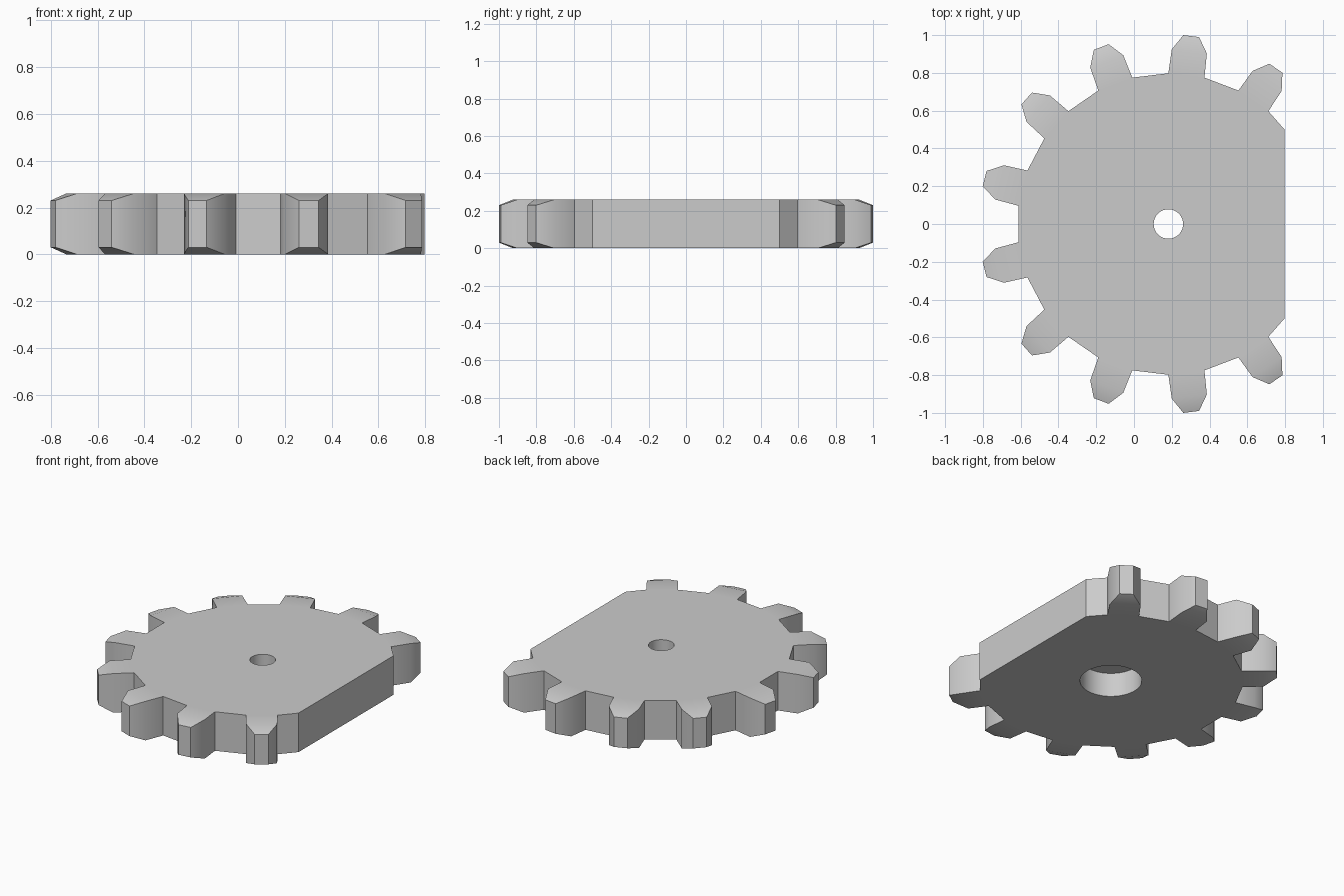
import bpy, bmesh
from math import sin, cos, pi, radians

if "Cube" in bpy.data.objects:
    bpy.data.objects.remove(bpy.data.objects["Cube"])

CENTRE_X = 0.182
HEIGHT, CHAMFER = 0.26, 0.03
PITCH = 2 * pi / 13                  # thirteen-tooth spacing, ten teeth present
FLAT_X, FLAT_Y = 0.797, 0.5          # straight cut side
HOLE_R, BORE_R, BORE_DEPTH = 0.078, 0.187, 0.16
SEGMENTS = 32
# Half tooth profile: radius, angle from the tooth axis, chamfer drop
HALF_TOOTH = [(0.798, PITCH / 4, 0), (0.925, radians(5.8), 0), (1.003, radians(2.4), CHAMFER)]


def polar(radius, angle):
    """Point around the hub, measured from the -x direction."""
    return CENTRE_X - radius * cos(angle), radius * sin(angle)


bm = bmesh.new()


def wall(lower, upper, closed=True):
    """Join two rings with quads."""
    n = len(lower)
    for i in range(n if closed else n - 1):
        j = (i + 1) % n
        bm.faces.new((lower[i], lower[j], upper[j], upper[i]))


def circle(radius, z):
    return [bm.verts.new((*polar(radius, 2 * pi * i / SEGMENTS), z)) for i in range(SEGMENTS)]


def ring_edges(ring):
    edges = []
    for i, v in enumerate(ring):
        pair = (v, ring[(i + 1) % len(ring)])
        edges.append(bm.edges.get(pair) or bm.edges.new(pair))
    return edges


# Outline: one flat corner, ten teeth, the other flat corner
outline = [(FLAT_X, -FLAT_Y, 0)]
for k in range(-5, 5):
    axis = (k + 0.5) * PITCH
    outline += [(*polar(r, axis - a), d) for r, a, d in HALF_TOOTH]
    outline += [(*polar(r, axis + a), d) for r, a, d in reversed(HALF_TOOTH)]
outline.append((FLAT_X, FLAT_Y, 0))

bottom = [bm.verts.new((x, y, d)) for x, y, d in outline]
top = [bm.verts.new((x, y, HEIGHT - d)) for x, y, d in outline]
wall(bottom, top)

# Stepped hole: wide bore from below, narrow hole through the top
bore_low, bore_high = circle(BORE_R, 0), circle(BORE_R, BORE_DEPTH)
hole_low, hole_high = circle(HOLE_R, BORE_DEPTH), circle(HOLE_R, HEIGHT)
for a, b in ((bore_low, bore_high), (bore_high, hole_low), (hole_low, hole_high)):
    wall(a, b)

# Tooth faces and disc faces, top and bottom
for ring, opening in ((bottom, bore_low), (top, hole_high)):
    core = [ring[0]]
    for t in range(10):
        a, b, c, d, e, f = ring[1 + 6 * t:7 + 6 * t]
        bm.faces.new((a, b, e, f))
        bm.faces.new((b, c, d, e))
        core += [a, f]
    core.append(ring[-1])
    bmesh.ops.triangle_fill(bm, use_beauty=True, edges=ring_edges(core) + ring_edges(opening))

bmesh.ops.recalc_face_normals(bm, faces=bm.faces)
mesh = bpy.data.meshes.new("sprocket_wheel")
bm.to_mesh(mesh)
bm.free()

# Smooth shading with sharp edges kept
mesh.shade_smooth()
mesh.set_sharp_from_angle(angle=radians(40))

grey = bpy.data.materials.new("plain grey")
grey.use_nodes = True
grey.diffuse_color = (0.6, 0.6, 0.6, 1)
grey.node_tree.nodes["Principled BSDF"].inputs["Base Color"].default_value = (0.6, 0.6, 0.6, 1)
mesh.materials.append(grey)

wheel = bpy.data.objects.new("sprocket_wheel", mesh)
bpy.context.collection.objects.link(wheel)
